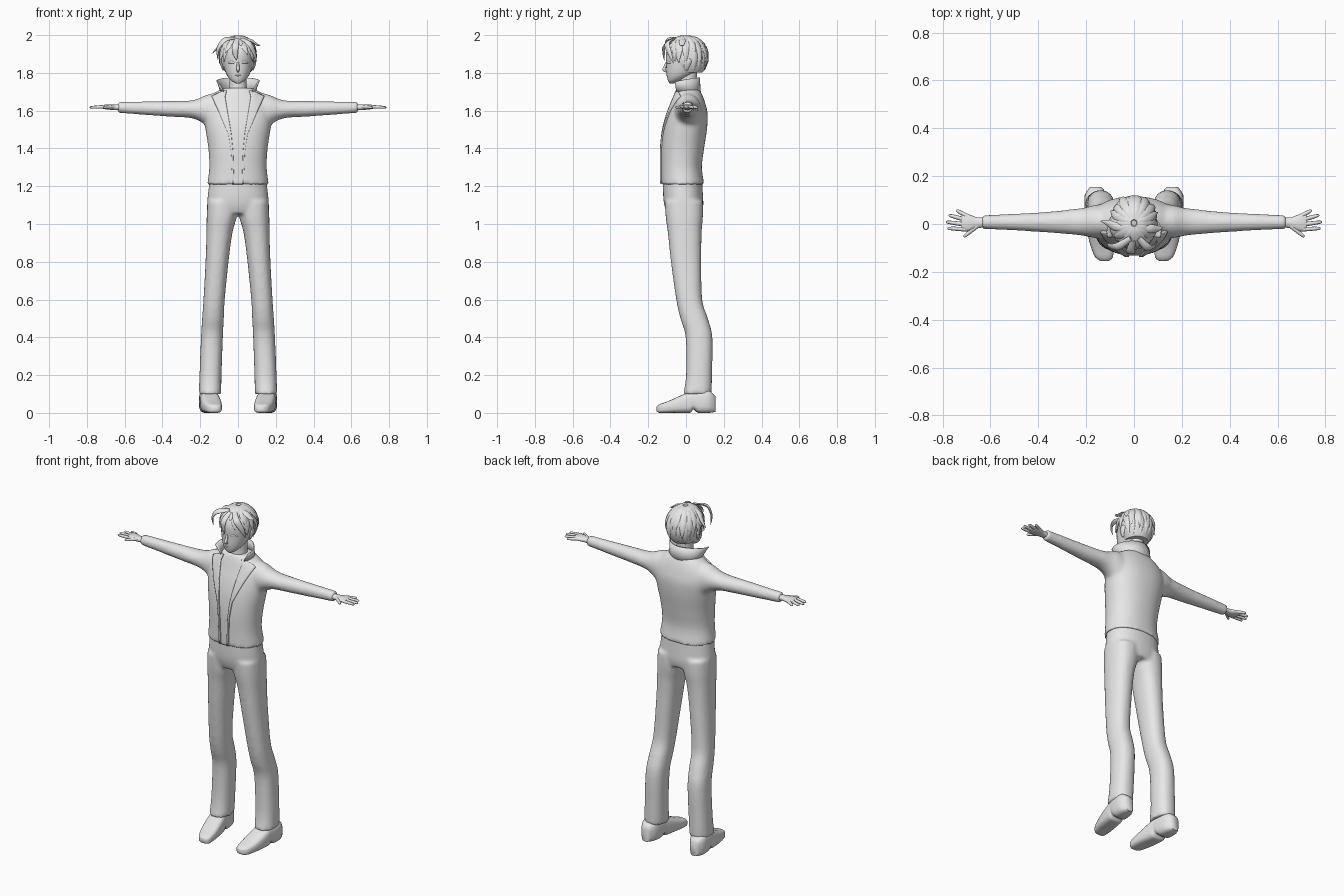
import bpy, bmesh, math, random
from mathutils import Vector as V
from mathutils.bvhtree import BVHTree

if "Cube" in bpy.data.objects:
    bpy.data.objects.remove(bpy.data.objects["Cube"])

random.seed(4)
mat = bpy.data.materials.new("plain grey")
mat.diffuse_color = (0.8, 0.8, 0.8, 1)
mat.use_nodes = True
mat.node_tree.nodes["Principled BSDF"].inputs["Base Color"].default_value = mat.diffuse_color


def spline(rings, steps):
    """Catmull-Rom through rings of (centre, axis u, axis v)."""
    out, m = [], len(rings)
    for i in range(m - 1):
        a, b, c, d = rings[max(i - 1, 0)], rings[i], rings[i + 1], rings[min(i + 2, m - 1)]
        for k in range(steps):
            t = k / steps
            out.append([0.5 * (2 * q + (r - p) * t + (2 * p - 5 * q + 4 * r - s) * t * t
                               + (3 * q - p - 3 * r + s) * t ** 3) for p, q, r, s in zip(a, b, c, d)])
    return out + [rings[-1]]


def loft(bm, rings, power=2.0, n=24, steps=4):
    def pw(v):
        return math.copysign(abs(v) ** (2 / power), v)
    loops = []
    for c, u, w in spline(rings, steps):
        loops.append([bm.verts.new(c + u * pw(math.cos(2 * math.pi * i / n))
                                   + w * pw(math.sin(2 * math.pi * i / n))) for i in range(n)])
    for a, b in zip(loops, loops[1:]):
        for i in range(n):
            bm.faces.new((a[i], a[(i + 1) % n], b[(i + 1) % n], b[i]))
    bm.faces.new(loops[0][::-1])
    bm.faces.new(loops[-1])


def zring(z, x0, x1, y0, y1):
    return (V(((x0 + x1) / 2, (y0 + y1) / 2, z)), V(((x1 - x0) / 2, 0, 0)), V((0, (y1 - y0) / 2, 0)))


def xring(x, y0, y1, z0, z1):
    return (V((x, (y0 + y1) / 2, (z0 + z1) / 2)), V((0, (y1 - y0) / 2, 0)), V((0, 0, (z1 - z0) / 2)))


def tube(bm, pts, widths, flat=1.0, normal=V((0, 0, 1)), n=8, steps=3):
    """Tapered strand along points; normal is a vector or a list of vectors."""
    rings = []
    for i, p in enumerate(pts):
        t = (pts[min(i + 1, len(pts) - 1)] - pts[max(i - 1, 0)]).normalized()
        nv = normal[i] if isinstance(normal, list) else normal
        side = t.cross(nv).normalized()
        rings.append((p, side * widths[i], side.cross(t) * widths[i] * flat))
    loft(bm, rings, 2, n, steps)


def finish(name, bm, voxel=None, angle=50, solid=None):
    bmesh.ops.recalc_face_normals(bm, faces=bm.faces)
    me = bpy.data.meshes.new(name)
    bm.to_mesh(me)
    bm.free()
    me.materials.append(mat)
    ob = bpy.data.objects.new(name, me)
    bpy.context.collection.objects.link(ob)
    bpy.ops.object.select_all(action='DESELECT')
    bpy.context.view_layer.objects.active = ob
    ob.select_set(True)
    if solid:
        s = ob.modifiers.new("thickness", 'SOLIDIFY')
        s.thickness, s.offset = solid, 0
    if voxel:
        r = ob.modifiers.new("blend", 'REMESH')
        r.mode, r.voxel_size, r.use_smooth_shade = 'VOXEL', voxel, True
        s = ob.modifiers.new("soften", 'SMOOTH')
        s.factor, s.iterations = 0.5, 5
    else:
        bpy.ops.object.shade_smooth_by_angle(angle=math.radians(angle))
    return ob


def mirror(rings, s):
    return [tuple(V((v.x * s, v.y, v.z)) for v in r) for r in rings]


# Jacket: torso and both sleeves blended together
bm = bmesh.new()
loft(bm, [zring(z, -h, h, a, b) for z, a, b, h in [
    (1.21, -.132, .097, .163), (1.30, -.132, .084, .152), (1.40, -.132, .096, .157),
    (1.50, -.122, .111, .172), (1.58, -.102, .115, .182), (1.64, -.08, .102, .172),
    (1.68, -.066, .088, .14), (1.70, -.058, .078, .115), (1.72, -.05, .068, .075)]], 2.2, 40)
arm = [xring(*r) for r in [
    (.12, -.065, .085, 1.47, 1.695), (.17, -.058, .078, 1.52, 1.683), (.21, -.05, .068, 1.548, 1.664),
    (.26, -.044, .062, 1.562, 1.653), (.36, -.036, .051, 1.568, 1.651), (.50, -.027, .043, 1.578, 1.649),
    (.635, -.021, .037, 1.588, 1.647)]]
for s in (1, -1):
    loft(bm, mirror(arm, s))
jacket = finish("jacket", bm, voxel=.01)

# Trousers: hips and both legs blended together
bm = bmesh.new()
loft(bm, [zring(z, -h, h, a, b) for z, a, b, h in [
    (1.235, -.122, .085, .15), (1.15, -.121, .09, .16), (1.10, -.115, .092, .164), (1.055, -.1, .085, .162)]], 2.2, 40)
leg = [zring(*r) for r in [
    (1.12, .0, .162, -.112, .09), (1.04, .006, .166, -.108, .09), (.95, .03, .167, -.096, .083),
    (.80, .05, .172, -.08, .081), (.60, .07, .183, -.052, .086), (.50, .075, .19, -.03, .116),
    (.40, .08, .196, -.002, .14), (.20, .087, .204, 0, .138), (.10, .089, .208, -.015, .136)]]
for s in (1, -1):
    loft(bm, mirror(leg, s), 2.3)
finish("trousers", bm, voxel=.01)

# Shoes with a raised arch before the heel
bm = bmesh.new()
shoe = [(V((cx, y, (z0 + z1) / 2)), V((h, 0, 0)), V((0, 0, (z1 - z0) / 2))) for y, cx, h, z0, z1 in [
    (-.155, .122, .016, .008, .034), (-.14, .125, .036, 0, .046), (-.10, .132, .047, 0, .06),
    (-.05, .14, .052, 0, .082), (.0, .147, .052, 0, .105), (.025, .15, .05, .002, .115),
    (.04, .152, .049, .018, .118), (.065, .155, .05, .0, .12), (.12, .159, .047, 0, .12), (.155, .16, .024, .005, .09)]]
for s in (1, -1):
    loft(bm, mirror(shoe, s), 3.2, 24, 3)
finish("shoes", bm, angle=60)

# Hands: palm, four fingers and thumb on each side
bm = bmesh.new()
palm = [xring(*r) for r in [
    (.60, -.013, .03, 1.60, 1.636), (.65, -.017, .027, 1.603, 1.632),
    (.69, -.03, .04, 1.606, 1.633), (.715, -.03, .042, 1.61, 1.63), (.722, -.024, .036, 1.614, 1.627)]]
fingers = [((.705, -.022), (.78, -.018)), ((.705, -.002), (.786, .009)), ((.705, .018), (.774, .037)),
           ((.695, .032), (.743, .058)), ((.655, -.008), (.712, -.054))]
for s in (1, -1):
    loft(bm, mirror(palm, s), 2.2, 16)
    for a, b in fingers:
        p, q = V((a[0] * s, a[1], 1.621)), V((b[0] * s, b[1], 1.617))
        tube(bm, [p, p.lerp(q, .5), p.lerp(q, .9), q], [.0095, .0085, .0065, .002])
finish("hands", bm)

# Head, neck, nose, ears, eyes, brows and mouth
bm = bmesh.new()
loft(bm, [zring(z, -h, h, a, b) for z, a, b, h in [
    (1.745, -.088, -.06, .012), (1.758, -.095, -.03, .034), (1.78, -.101, .02, .054), (1.81, -.104, .06, .068),
    (1.85, -.105, .085, .077), (1.90, -.106, .10, .082), (1.94, -.092, .095, .074), (1.968, -.06, .07, .05),
    (1.98, -.02, .035, .02)]], 2.1, 32)
loft(bm, [zring(1.66, -.06, .06, -.05, .07), zring(1.73, -.046, .046, -.04, .056), zring(1.82, -.045, .045, -.04, .06)])
finish("head", bm)
bm = bmesh.new()
tube(bm, [V((0, -.1, 1.865)), V((0, -.108, 1.84)), V((0, -.117, 1.818)), V((0, -.1, 1.804))],
     [.004, .007, .009, .004], normal=V((0, -1, 0)))
finish("nose", bm)
bm = bmesh.new()
for s in (1, -1):
    tube(bm, [V((s * .078, 0, 1.815)), V((s * .084, .004, 1.835)), V((s * .088, .012, 1.865)), V((s * .08, .012, 1.885))],
         [.008, .014, .018, .006], flat=.5, normal=V((s, 0, 0)))
finish("ears", bm)
bm = bmesh.new()
for s in (1, -1):
    for z, w in ((1.853, .007), (1.884, .003)):
        tube(bm, [V((s * .016, -.102, z)), V((s * .034, -.097, z + .004)), V((s * .054, -.08, z))],
             [.002, w, .002], flat=.5, normal=V((0, -1, 0)))
tube(bm, [V((-.018, -.098, 1.787)), V((0, -.103, 1.785)), V((.018, -.098, 1.787))],
     [.001, .003, .001], normal=V((0, -1, 0)))
finish("eyes_brows_mouth", bm)

# Hair: scalp cap plus overlapping tapered locks swept from the crown
bm = bmesh.new()
loft(bm, [zring(1.878 - .108 * math.cos(t), -.09 * math.sin(t) - .001, .09 * math.sin(t) + .001,
                .016 - .098 * math.sin(t), .018 + .098 * math.sin(t))
          for t in [math.pi * (.25 + .75 * i / 12) for i in range(13)]], 2, 28, 1)
finish("hair_cap", bm)
bm = bmesh.new()


def lock(phi, end, size, width, flick, sway):
    pts, nor = [], []
    for i in range(6):
        t = i / 5
        th, ph = .12 + (end - .12) * t, phi + sway * t
        d = V((math.sin(th) * math.sin(ph) * .094, -math.sin(th) * math.cos(ph) * .108, math.cos(th) * .112))
        pts.append(V((0, .004, 1.878)) + d * size * (1 + flick * t ** 3))
        nor.append(d.normalized())
    tube(bm, pts, [width * f for f in (.5, .9, 1, .95, .65, .06)], .4, nor, 8, 2)


for count, shrink, size in ((24, 1.0, 1.0), (17, .78, 1.045)):
    for k in range(count):
        phi = -math.pi + 2 * math.pi * (k + .5) / count
        f = abs(phi)
        end = 1.42 if f < .6 else 1.75 if f < 1.9 else 2.2
        sway = math.copysign(.3 if f < 1 else .1, phi) + random.uniform(-.12, .12)
        lock(phi, end * shrink + random.uniform(-.1, .1), size, .02, random.uniform(.0, .12), sway)
for path in [[(-.015, -.06, 1.985), (-.07, -.095, 1.975), (-.105, -.09, 1.93), (-.108, -.075, 1.87)],
             [(-.03, -.02, 1.985), (-.08, -.01, 1.965), (-.11, .005, 1.93), (-.14, .012, 1.9)],
             [(.02, -.02, 1.985), (.07, -.02, 1.97), (.1, -.02, 1.95), (.12, -.015, 1.945)],
             [(.02, -.06, 1.98), (.06, -.1, 1.955), (.088, -.085, 1.9), (.095, -.065, 1.85)],
             [(-.005, -.07, 1.98), (-.015, -.115, 1.94), (-.014, -.118, 1.9), (-.006, -.115, 1.865)]]:
    pts = [V(p) for p in path]
    tube(bm, pts, [.012, .018, .013, .001], .45, [(p - V((0, 0, 1.87))).normalized() for p in pts], 8, 4)
finish("hair_locks", bm)


def grid(bm, rows):
    vs = [[bm.verts.new(p) for p in r] for r in rows]
    for a, b in zip(vs, vs[1:]):
        for i in range(len(a) - 1):
            bm.faces.new((a[i], a[i + 1], b[i + 1], b[i]))


# Standing collar, open and flared at the front
bm = bmesh.new()
rows = []
for i in range(33):
    a = math.radians(-132 + 264 * i / 32)
    k = abs(a / math.radians(132)) ** 2.5
    low = V((.092 * math.sin(a), .008 + .068 * math.cos(a) * (1 + .25 * k), 1.69))
    top = V(((.074 + .07 * k) * math.sin(a), .006 + .064 * math.cos(a) * (1 + .5 * k), 1.775 - .022 * k))
    rows.append([low, low.lerp(top, .5), top])
grid(bm, rows)
finish("collar", bm, solid=.006)

# Lapels and front edges laid on the jacket surface
tree = BVHTree.FromObject(jacket, bpy.context.evaluated_depsgraph_get())
bm = bmesh.new()
edge = [(1.705, .06, .075), (1.675, .068, .139), (1.60, .056, .104), (1.475, .035, .05), (1.38, .026, .036), (1.215, .02, .03)]
for s in (1, -1):
    rows = []
    for (z0, a0, b0), (z1, a1, b1) in zip(edge, edge[1:]):
        for k in range(8):
            t = k / 7
            z, a, b = z0 + (z1 - z0) * t, a0 + (a1 - a0) * t, b0 + (b1 - b0) * t
            row = []
            for j in range(7):
                x = s * (a + (b - a) * j / 6)
                hit = tree.ray_cast(V((x, -1, z)), V((0, 1, 0)))[0]
                row.append(V((x, (hit.y if hit else -.05) - .003, z)))
            rows.append(row)
    grid(bm, rows)
bmesh.ops.remove_doubles(bm, verts=bm.verts, dist=.0002)
finish("lapels", bm, solid=.009)
